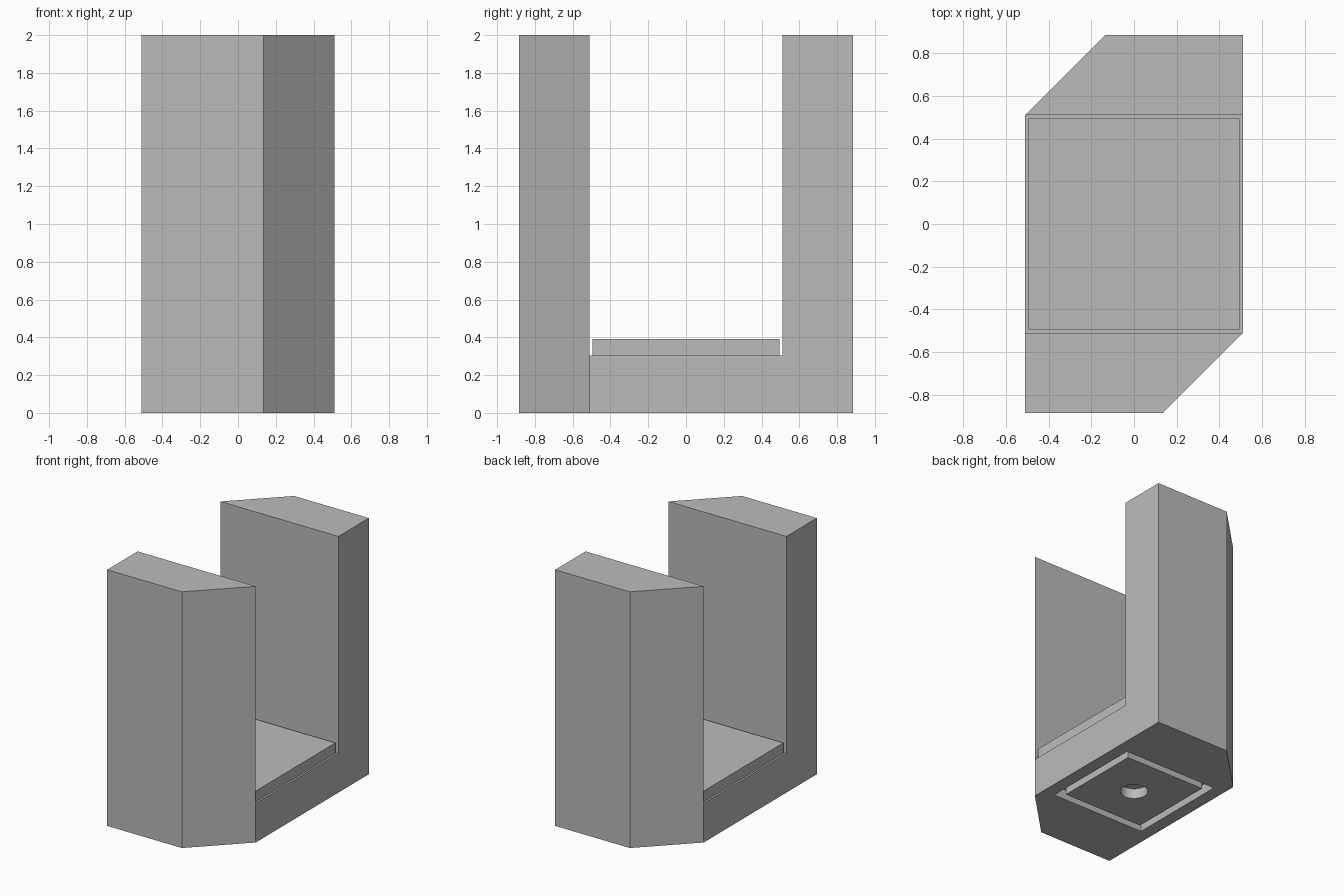
import bpy
import bmesh
from mathutils import Matrix

cube = bpy.data.objects.get("Cube")
if cube:
    bpy.data.objects.remove(cube, do_unlink=True)

HALF = 0.51       # half width, also the inner face of the walls
END = 0.885       # outer face of the walls
CUT = 0.135       # where the corner chamfer starts
FLOOR = 0.305     # top of the base
TOP = 2.0
DEPTH = 0.08      # depth of the recesses underneath

grey = bpy.data.materials.new("plain grey")
grey.use_nodes = True
grey.diffuse_color = (0.5, 0.5, 0.5, 1)
grey.node_tree.nodes["Principled BSDF"].inputs["Base Color"].default_value = grey.diffuse_color


def finish(name, bm):
    bmesh.ops.recalc_face_normals(bm, faces=bm.faces)
    mesh = bpy.data.meshes.new(name)
    bm.to_mesh(mesh)
    bm.free()
    mesh.materials.append(grey)
    obj = bpy.data.objects.new(name, mesh)
    bpy.context.collection.objects.link(obj)
    return obj


def extrude(bm, face, height):
    result = bmesh.ops.extrude_face_region(bm, geom=[face])
    verts = [g for g in result["geom"] if isinstance(g, bmesh.types.BMVert)]
    bmesh.ops.translate(bm, verts=verts, vec=(0, 0, height))


def box(name, half, low, high):
    bm = bmesh.new()
    bmesh.ops.create_cube(bm, size=1)
    bmesh.ops.scale(bm, verts=bm.verts, vec=(2 * half, 2 * half, high - low))
    bmesh.ops.translate(bm, verts=bm.verts, vec=(0, 0, (low + high) / 2))
    return finish(name, bm)


def boolean(target, cutter):
    mod = target.modifiers.new(cutter.name, "BOOLEAN")
    mod.operation = "DIFFERENCE"
    mod.solver = "EXACT"
    mod.object = cutter
    cutter.hide_render = True
    cutter.hide_set(True)


# Body: six-sided outline with two opposite chamfered corners
outline = [(-HALF, -END), (CUT, -END), (HALF, -HALF),
           (HALF, END), (-CUT, END), (-HALF, HALF)]
bm = bmesh.new()
base = bm.faces.new([bm.verts.new((x, y, 0)) for x, y in outline])
extrude(bm, base, TOP)
body = finish("u_shaped_body", bm)

# Channel between the two end walls
bm = bmesh.new()
bmesh.ops.create_cube(bm, size=1)
bmesh.ops.scale(bm, verts=bm.verts, vec=(2, 2 * HALF, 2))
bmesh.ops.translate(bm, verts=bm.verts, vec=(0, 0, FLOOR + 1))
boolean(body, finish("channel_cutter", bm))

# Square groove underneath: a ring-shaped cutter
bm = bmesh.new()
rings = [[bm.verts.new((x * h, y * h, -DEPTH))
          for x, y in ((-1, -1), (1, -1), (1, 1), (-1, 1))] for h in (0.41, 0.35)]
sides = []
for i in range(4):
    j = (i + 1) % 4
    sides.append(bm.faces.new((rings[0][i], rings[0][j], rings[1][j], rings[1][i])))
result = bmesh.ops.extrude_face_region(bm, geom=sides)
bmesh.ops.translate(bm, vec=(0, 0, 2 * DEPTH),
                    verts=[g for g in result["geom"] if isinstance(g, bmesh.types.BMVert)])
boolean(body, finish("groove_cutter", bm))

# Round hole in the middle of the underside
bm = bmesh.new()
bmesh.ops.create_cone(bm, cap_ends=True, segments=48, radius1=0.1, radius2=0.1,
                      depth=2 * DEPTH, matrix=Matrix.Identity(4))
boolean(body, finish("hole_cutter", bm))

# Raised plate on the channel floor
box("floor_plate", 0.495, FLOOR, 0.39)
